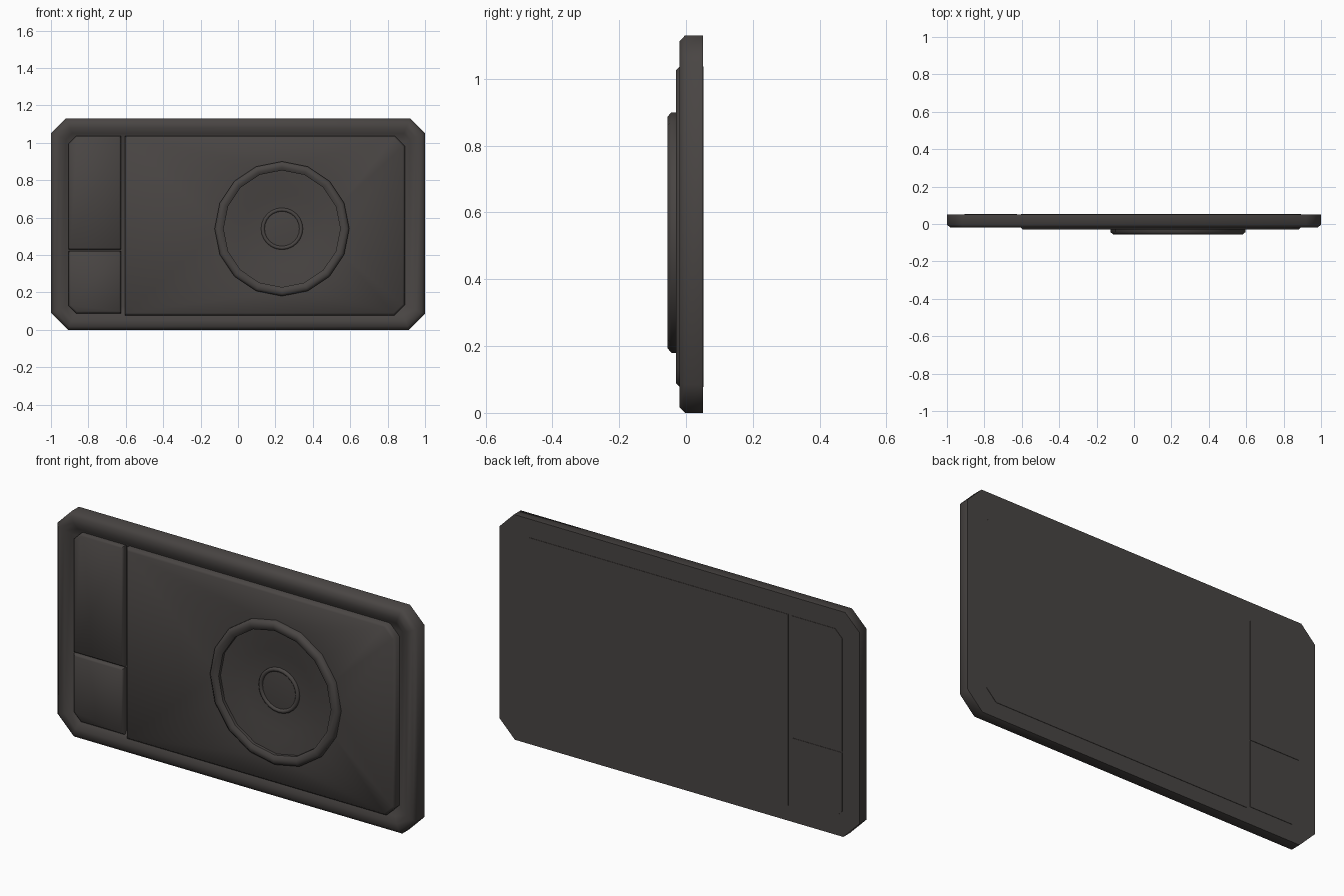
import bpy, bmesh, math

if "Cube" in bpy.data.objects:
    bpy.data.objects.remove(bpy.data.objects["Cube"])

# single dark plastic colour
plastic = bpy.data.materials.new("dark_grey_plastic")
plastic.diffuse_color = (0.066, 0.059, 0.056, 1)
plastic.use_nodes = True
plastic.node_tree.nodes["Principled BSDF"].inputs["Base Color"].default_value = plastic.diffuse_color


def finish(bm, name, angle=50):
    bmesh.ops.remove_doubles(bm, verts=bm.verts, dist=1e-5)
    bmesh.ops.recalc_face_normals(bm, faces=bm.faces)
    me = bpy.data.meshes.new(name)
    bm.to_mesh(me)
    bm.free()
    me.materials.append(plastic)
    ob = bpy.data.objects.new(name, me)
    bpy.context.collection.objects.link(ob)
    bpy.ops.object.select_all(action='DESELECT')
    ob.select_set(True)
    bpy.context.view_layer.objects.active = ob
    bpy.ops.object.shade_smooth_by_angle(angle=math.radians(angle))
    return ob


def outline(x0, x1, z0, z1, cuts, y, d=0.0):
    """Rectangle with cut corners (tl, tr, br, bl), inset by d, at depth y."""
    x0, x1, z0, z1 = x0 + d, x1 - d, z0 + d, z1 - d
    a, b, c, e = [max(k - 0.586 * d, 0) for k in cuts]
    pts = [(x0, z1 - a), (x0 + a, z1), (x1 - b, z1), (x1, z1 - b),
           (x1, z0 + c), (x1 - c, z0), (x0 + e, z0), (x0, z0 + e)]
    out = []
    for p in pts:
        if not out or math.dist(p, out[-1]) > 1e-5:
            out.append(p)
    if math.dist(out[0], out[-1]) < 1e-5:
        out.pop()
    return [(px, y, pz) for px, pz in out]


def circle(r, y, n, cx=0.235, cz=0.54):
    return [(cx + r * math.sin(2 * math.pi * i / n), y,
             cz + r * math.cos(2 * math.pi * i / n)) for i in range(n)]


def loft(bm, rings, cap_start=True, cap_end=True, closed=False):
    loops = [[bm.verts.new(p) for p in r] for r in rings]
    pairs = list(zip(loops, loops[1:]))
    if closed:
        pairs.append((loops[-1], loops[0]))
    for a, b in pairs:
        n = len(a)
        for i in range(n):
            j = (i + 1) % n
            bm.faces.new((a[i], a[j], b[j], b[i]))
    if cap_start:
        bm.faces.new(loops[0])
    if cap_end:
        bm.faces.new(loops[-1])
    return loops


def loop_edges(bm, loop):
    return [bm.edges.get((loop[i], loop[i - 1])) for i in range(len(loop))]


# outer frame with rounded rim and recessed floor
bm = bmesh.new()
loft(bm, [outline(-1, 1, 0, 1.13, (0.08, 0.08, 0.085, 0.09), y, d) for d, y in
          [(0, 0.051), (0, -0.003), (0.018, -0.02), (0.05, -0.02), (0.08, -0.008), (0.1, 0.006)]])
finish(bm, "frame")

# two small side panels
for name, z0, z1, cuts in [("upper_side_panel", 0.428, 1.035, (0.04, 0, 0, 0)),
                           ("lower_side_panel", 0.088, 0.422, (0, 0, 0, 0.04))]:
    bm = bmesh.new()
    loft(bm, [outline(-0.905, -0.625, z0, z1, cuts, y, d) for d, y in
              [(0, 0.053), (0, -0.01), (0.01, -0.019)]])
    finish(bm, name)

# main panel with a shallow dish sunk into its front
bm = bmesh.new()
cuts = (0, 0.055, 0.055, 0)
rim = loft(bm, [outline(-0.605, 0.892, 0.077, 1.037, cuts, y, d) for d, y in
                [(0, 0.053), (0, -0.018), (0.012, -0.03)]], cap_end=False)[-1]
dish = loft(bm, [circle(r, y, 16) for r, y in
                 [(0.335, -0.03), (0.30, -0.028), (0.20, -0.014), (0.10, -0.004)]],
            cap_start=False)[0]
bmesh.ops.triangle_fill(bm, use_beauty=True, use_dissolve=False,
                        edges=loop_edges(bm, rim) + loop_edges(bm, dish))
finish(bm, "main_panel")

# raised outer ring and small centre ring
for name, n, profile in [
    ("outer_ring", 16, [(0.36, -0.02), (0.36, -0.044), (0.347, -0.055), (0.328, -0.055),
                        (0.312, -0.044), (0.312, -0.02)]),
    ("centre_ring", 24, [(0.112, 0), (0.112, -0.012), (0.106, -0.017), (0.099, -0.017),
                         (0.093, -0.012), (0.093, 0)])]:
    bm = bmesh.new()
    loft(bm, [circle(r, y, n) for r, y in profile], False, False, closed=True)
    finish(bm, name)

# centre cap, gently domed
bm = bmesh.new()
loft(bm, [circle(r, y, 24) for r, y in [(0.095, 0), (0.095, -0.007), (0.05, -0.010)]])
finish(bm, "centre_cap")
